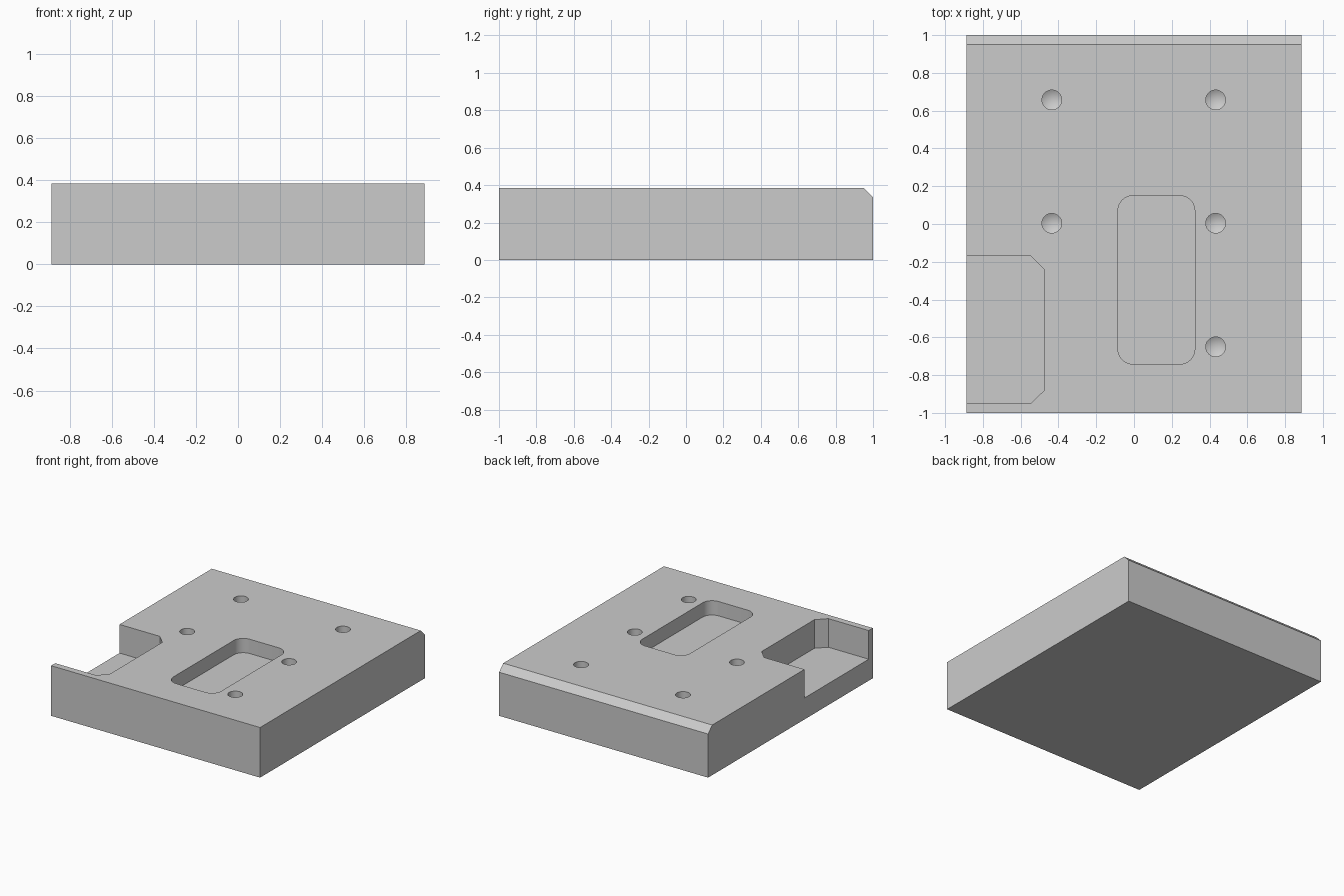
import bpy
import bmesh
import math

cube = bpy.data.objects.get("Cube")
if cube:
    bpy.data.objects.remove(cube)

WIDTH, LENGTH, HEIGHT = 1.776, 2.0, 0.385
HW, HL = WIDTH / 2, LENGTH / 2
BEVEL = 0.05

grey = bpy.data.materials.new("plain grey")
grey.use_nodes = True
colour = (0.6, 0.6, 0.6, 1)
grey.diffuse_color = colour
grey.node_tree.nodes["Principled BSDF"].inputs["Base Color"].default_value = colour


def prism(name, profile, offset):
    """Solid made by sweeping a closed 3D profile along an offset."""
    bm = bmesh.new()
    face = bm.faces.new([bm.verts.new(p) for p in profile])
    swept = bmesh.ops.extrude_face_region(bm, geom=[face])["geom"]
    verts = [v for v in swept if isinstance(v, bmesh.types.BMVert)]
    bmesh.ops.translate(bm, vec=offset, verts=verts)
    return finish(name, bm)


def finish(name, bm):
    bmesh.ops.recalc_face_normals(bm, faces=bm.faces)
    mesh = bpy.data.meshes.new(name)
    bm.to_mesh(mesh)
    bm.free()
    mesh.materials.append(grey)
    obj = bpy.data.objects.new(name, mesh)
    bpy.context.collection.objects.link(obj)
    return obj


def rounded_outline(x0, x1, y0, y1, r, z, steps=10):
    corners = [(x1 - r, y1 - r), (x0 + r, y1 - r), (x0 + r, y0 + r), (x1 - r, y0 + r)]
    points = []
    for i, (cx, cy) in enumerate(corners):
        for s in range(steps + 1):
            a = math.pi / 2 * (i + s / steps)
            points.append((cx + r * math.cos(a), cy + r * math.sin(a), z))
    return points


def drill(name, x, y, r=0.052, depth=0.2, tip=0.03, sides=32):
    """Round cutter with a conical point."""
    bm = bmesh.new()
    rings = []
    for z in (HEIGHT + 0.1, HEIGHT - depth):
        rings.append([bm.verts.new((x + r * math.cos(2 * math.pi * i / sides),
                                    y + r * math.sin(2 * math.pi * i / sides), z))
                      for i in range(sides)])
    point = bm.verts.new((x, y, HEIGHT - depth - tip))
    top, low = rings
    bm.faces.new(top)
    for i in range(sides):
        j = (i + 1) % sides
        bm.faces.new((top[i], top[j], low[j], low[i]))
        bm.faces.new((low[i], low[j], point))
    return finish(name, bm)


# Block with a bevelled top back edge
side = [(-HL, 0), (HL, 0), (HL, HEIGHT - BEVEL), (HL - BEVEL, HEIGHT), (-HL, HEIGHT)]
block = prism("base_block", [(-HW, y, z) for y, z in side], (WIDTH, 0, 0))

# Rounded pocket in the middle
cutters = [prism("centre_pocket_cutter",
                 rounded_outline(-0.085, 0.322, -0.742, 0.15, 0.08, HEIGHT - 0.11),
                 (0, 0, 0.5))]

# Open pocket on the right side, with clipped inner corners
x_in, y0, y1, clip = -0.475, -0.95, -0.17, 0.07
outline = [(-1.1, y0), (x_in - clip, y0), (x_in, y0 + clip),
           (x_in, y1 - clip), (x_in - clip, y1), (-1.1, y1)]
cutters.append(prism("side_pocket_cutter",
                     [(x, y, HEIGHT - 0.22) for x, y in outline], (0, 0, 0.5)))

# Blind screw holes
for n, (x, y) in enumerate([(-0.435, 0.657), (0.432, 0.657), (-0.435, 0.004),
                            (0.432, 0.004), (0.432, -0.65)]):
    cutters.append(drill(f"screw_hole_cutter_{n + 1}", x, y))

# Cut everything out of the block
bpy.context.view_layer.objects.active = block
for cutter in cutters:
    cut = block.modifiers.new(cutter.name, "BOOLEAN")
    cut.operation = "DIFFERENCE"
    cut.solver = "EXACT"
    cut.object = cutter
    bpy.ops.object.modifier_apply(modifier=cut.name)
    bpy.data.objects.remove(cutter)

bpy.ops.object.select_all(action="DESELECT")
block.select_set(True)
bpy.ops.object.shade_smooth_by_angle(angle=math.radians(25))
